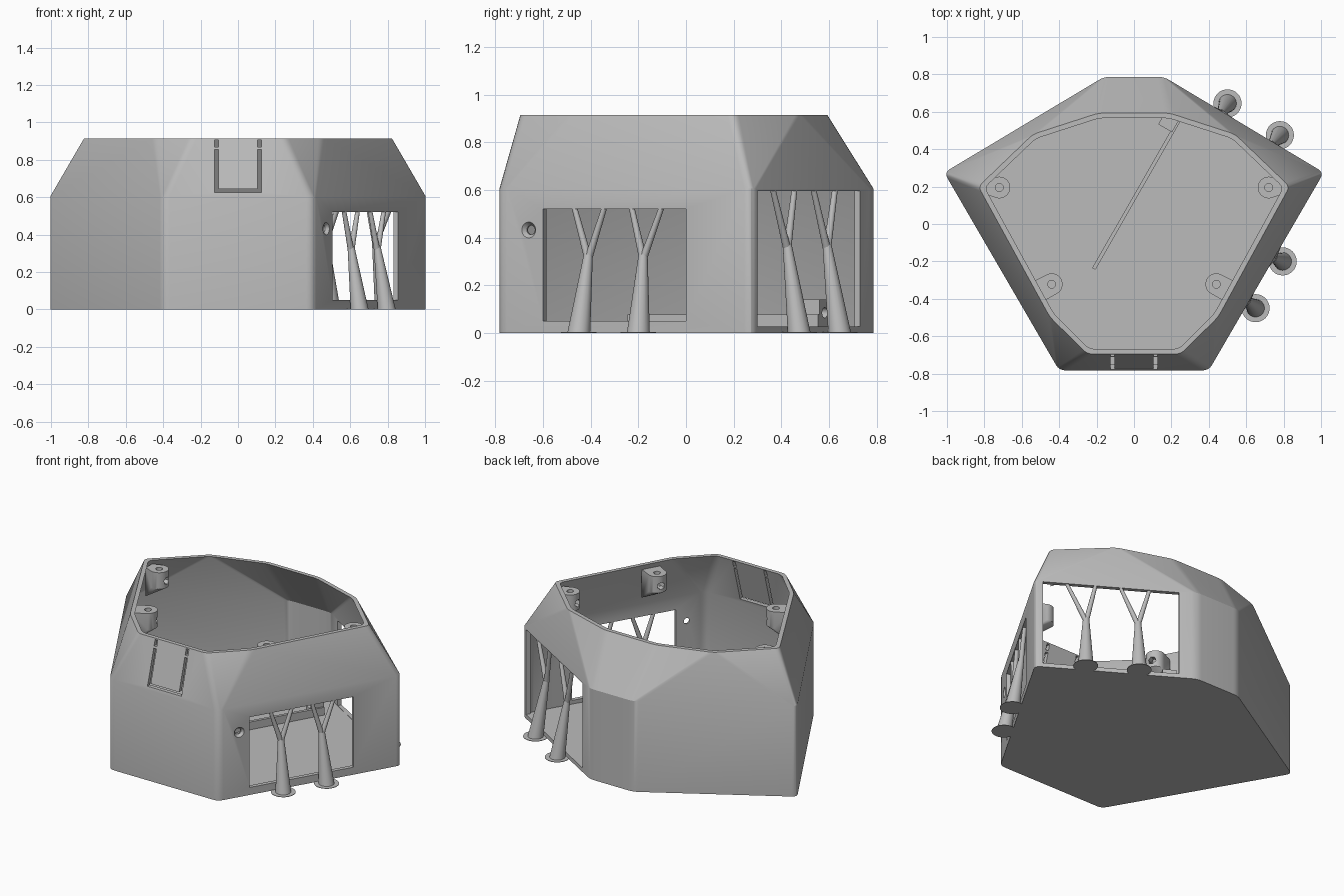
import bpy, bmesh, math
from mathutils import Vector as V

cube = bpy.data.objects.get("Cube")
if cube:
    bpy.data.objects.remove(cube, do_unlink=True)

grey = bpy.data.materials.new("matte_grey")
grey.use_nodes = True
grey.diffuse_color = (0.5, 0.5, 0.5, 1)
grey.node_tree.nodes["Principled BSDF"].inputs["Base Color"].default_value = (0.5, 0.5, 0.5, 1)

UP = V((0, 0, 1))
KNEE, TOP, WALL, FLOOR = 0.605, 0.915, 0.027, 0.025


def hull(name, points, raise_top=0):
    """Convex solid around points; raise_top extrudes its top face upwards."""
    bm = bmesh.new()
    for p in points:
        bm.verts.new(p)
    res = bmesh.ops.convex_hull(bm, input=bm.verts[:])
    loose = [v for v in bm.verts if not v.link_faces]
    bmesh.ops.delete(bm, geom=loose, context='VERTS')
    bmesh.ops.recalc_face_normals(bm, faces=bm.faces[:])
    bmesh.ops.dissolve_limit(bm, angle_limit=0.01, verts=bm.verts[:], edges=bm.edges[:])
    if raise_top:
        bm.normal_update()
        top = [f for f in bm.faces if f.normal.z > 0.99]
        new = bmesh.ops.extrude_face_region(bm, geom=top)["geom"]
        bmesh.ops.delete(bm, geom=top, context='FACES_ONLY')
        for v in new:
            if isinstance(v, bmesh.types.BMVert):
                v.co.z += raise_top
        bmesh.ops.recalc_face_normals(bm, faces=bm.faces[:])
    me = bpy.data.meshes.new(name)
    bm.to_mesh(me)
    bm.free()
    me.materials.append(grey)
    ob = bpy.data.objects.new(name, me)
    bpy.context.collection.objects.link(ob)
    return ob


def activate(ob):
    bpy.ops.object.select_all(action='DESELECT')
    ob.select_set(True)
    bpy.context.view_layer.objects.active = ob


def cut(target, tool):
    m = target.modifiers.new("cut", 'BOOLEAN')
    m.operation, m.solver, m.object = 'DIFFERENCE', 'EXACT', tool
    activate(target)
    bpy.ops.object.modifier_apply(modifier=m.name)
    bpy.data.objects.remove(tool, do_unlink=True)


def smooth(ob, angle=25):
    activate(ob)
    bpy.ops.object.shade_smooth_by_angle(angle=math.radians(angle))


def ring(c, r, axis=UP, n=32):
    a = axis.orthogonal().normalized()
    b = axis.normalized().cross(a)
    return [V(c) + r * (math.cos(t) * a + math.sin(t) * b)
            for t in (math.tau * i / n for i in range(n))]


def prism(poly, z0, z1):
    return [V((p[0], p[1], z)) for z in (z0, z1) for p in poly]


def strip(a, b, n, d0, d1):
    """Plan rectangle along a-b, from d0 to d1 along n."""
    return [p + n * d for p in (a, b) for d in (d0, d1)]


def mirrored(half):
    return [V(p) for p in half] + [V((-x, y)) for x, y in reversed(half)]


def offset(poly, t):
    out = []
    for i, p in enumerate(poly):
        d0 = (p - poly[i - 1]).normalized()
        d1 = (poly[(i + 1) % len(poly)] - p).normalized()
        n0, n1 = V((-d0.y, d0.x)), V((-d1.y, d1.x))
        out.append(p + (n0 + n1) * t / (1 + n0.dot(n1)))
    return out


def rounded(poly, d, n=4):
    out = []
    for i, p in enumerate(poly):
        a = p + (poly[i - 1] - p).normalized() * d
        b = p + (poly[(i + 1) % len(poly)] - p).normalized() * d
        for k in range(n + 1):
            t = k / n
            out.append(a * (1 - t) ** 2 + p * 2 * t * (1 - t) + b * t * t)
    return out


# Faceted shell: six-sided walls folding in to a ten-sided rim
base = mirrored([(0.4, -0.783), (1.015, 0.275), (0.16, 0.787)])
rim = mirrored([(0.25, -0.695), (0.45, -0.497), (0.832, 0.2), (0.54, 0.48), (0.19, 0.593)])


def shell_points(t, z0):
    low, high = rounded(offset(base, t), 0.035), rounded(offset(rim, t), 0.03)
    return prism(low, z0, KNEE) + prism(high, TOP, TOP)


shell = hull("shell", shell_points(0, 0))
cut(shell, hull("cavity", shell_points(WALL, FLOOR), raise_top=0.1))

# Window openings in the two left-hand walls
side_n = V((base[1].y - base[0].y, base[0].x - base[1].x)).normalized()
back_n = V((base[2].y - base[1].y, base[1].x - base[2].x)).normalized()


def on_wall(a, b, y):
    return a.lerp(b, (y - a.y) / (b.y - a.y))


def window(a, b, n, y0, y1, z0, z1):
    plan = strip(on_wall(a, b, y0), on_wall(a, b, y1), n, -0.045, 0.05)
    cut(shell, hull("window_cutter", prism(plan, z0, z1)))


window(base[0], base[1], side_n, -0.6, 0.0, 0.05, 0.52)
window(base[1], base[2], back_n, 0.3, 0.73, FLOOR + 0.002, 0.595)

# Countersunk port beside the side window
port = on_wall(base[0], base[1], -0.66).to_3d() + UP * 0.432
axis = side_n.to_3d()
cut(shell, hull("countersink", ring(port + axis * 0.005, 0.037, axis) + ring(port - axis * 0.018, 0.02, axis)))
cut(shell, hull("port_hole", ring(port + axis * 0.02, 0.019, axis) + ring(port - axis * 0.08, 0.019, axis)))

# U-shaped slots that form the front flap
slots = [(-0.126, 0.126, 0.625, 0.645)]
for s in (-0.115, 0.115):
    slots += [(s - 0.01, s + 0.01, 0.64, 0.855), (s - 0.01, s + 0.01, 0.868, 0.907)]
for x0, x1, z0, z1 in slots:
    plan = strip(V((x0, -0.85)), V((x1, -0.85)), V((0, 1)), 0, 0.22)
    cut(shell, hull("slot_cutter", prism(plan, z0, z1)))
smooth(shell)

# Screw bosses under the rim
for side, label in ((1, "left"), (-1, "right")):
    for c, n, reach, half, where in (((0.72, 0.195), (1, 0), 0.075, 0.034, "back"),
                                     ((0.44, -0.322), (0.88, -0.47), 0.088, 0.06, "front")):
        c = V((c[0] * side, c[1]))
        n = V((n[0] * side, n[1])).normalized()
        t = V((-n.y, n.x)) * half
        heel = [c + n * reach + t, c + n * reach - t]
        c3 = c.to_3d()
        pts = ring(c3 + UP * 0.88, 0.058) + ring(c3 + UP * 0.77, 0.058)
        boss = hull(f"{where}_{label}_boss", pts + prism(heel, 0.69, 0.88))
        cut(boss, hull("screw_hole", ring(c3 + UP * 0.79, 0.021) + ring(c3 + UP * 0.9, 0.021)))
        # nut pocket on the inner side
        q = c3 + UP * 0.815
        n3 = n.to_3d()
        cut(boss, hull("nut_pocket", ring(q, 0.025, n3, 6) + ring(q - n3 * 0.1, 0.025, n3, 6)))
        smooth(boss)

# Low rib on the floor with a drilled block at its end
r0, r1 = V((-0.215, -0.24)), V((0.243, 0.56))
d = (r1 - r0).normalized()
n = V((-d.y, d.x))
hull("floor_rib", prism(strip(r0, r1, n, -0.01, 0.01), 0.015, 0.077))
block = hull("floor_block", prism(strip(r1 - d * 0.08, r1, n, 0, 0.085), 0.015, 0.14))
hole = (r1 + n * 0.045).to_3d() + UP * 0.085
d3 = d.to_3d()
cut(block, hull("block_hole", ring(hole + d3 * 0.02, 0.022, d3) + ring(hole - d3 * 0.12, 0.022, d3)))
smooth(block)

# Forked supports: foot, fork point, two branch tips
supports = [
    ((0.65, -0.45, 0), (0.605, -0.41, 0.33), -0.475, -0.35, 0),
    ((0.795, -0.2, 0), (0.745, -0.18, 0.33), -0.235, -0.11, 0),
    ((0.78, 0.475, 0), (0.735, 0.425, 0.37), 0.377, 0.467, 1),
    ((0.5, 0.645, 0), (0.465, 0.592, 0.37), 0.547, 0.637, 1),
]
for i, (foot, fork, ya, yb, w) in enumerate(supports, 1):
    wall_n, z = ((side_n, 0.525), (back_n, 0.6))[w]
    trunk = hull(f"support_{i}_trunk", ring(foot, 0.048) + ring(fork, 0.019))
    disc = hull(f"support_{i}_foot", ring(foot, 0.075) + ring(V(foot) + UP * 0.003, 0.075))
    parts = [trunk, disc]
    for y in (ya, yb):
        tip = on_wall(base[w], base[w + 1], y) - wall_n * 0.014
        start = V(fork) - UP * 0.02
        parts.append(hull(f"support_{i}_branch", ring(start, 0.017) + ring(tip.to_3d() + UP * z, 0.012)))
    for p in parts:
        smooth(p)
